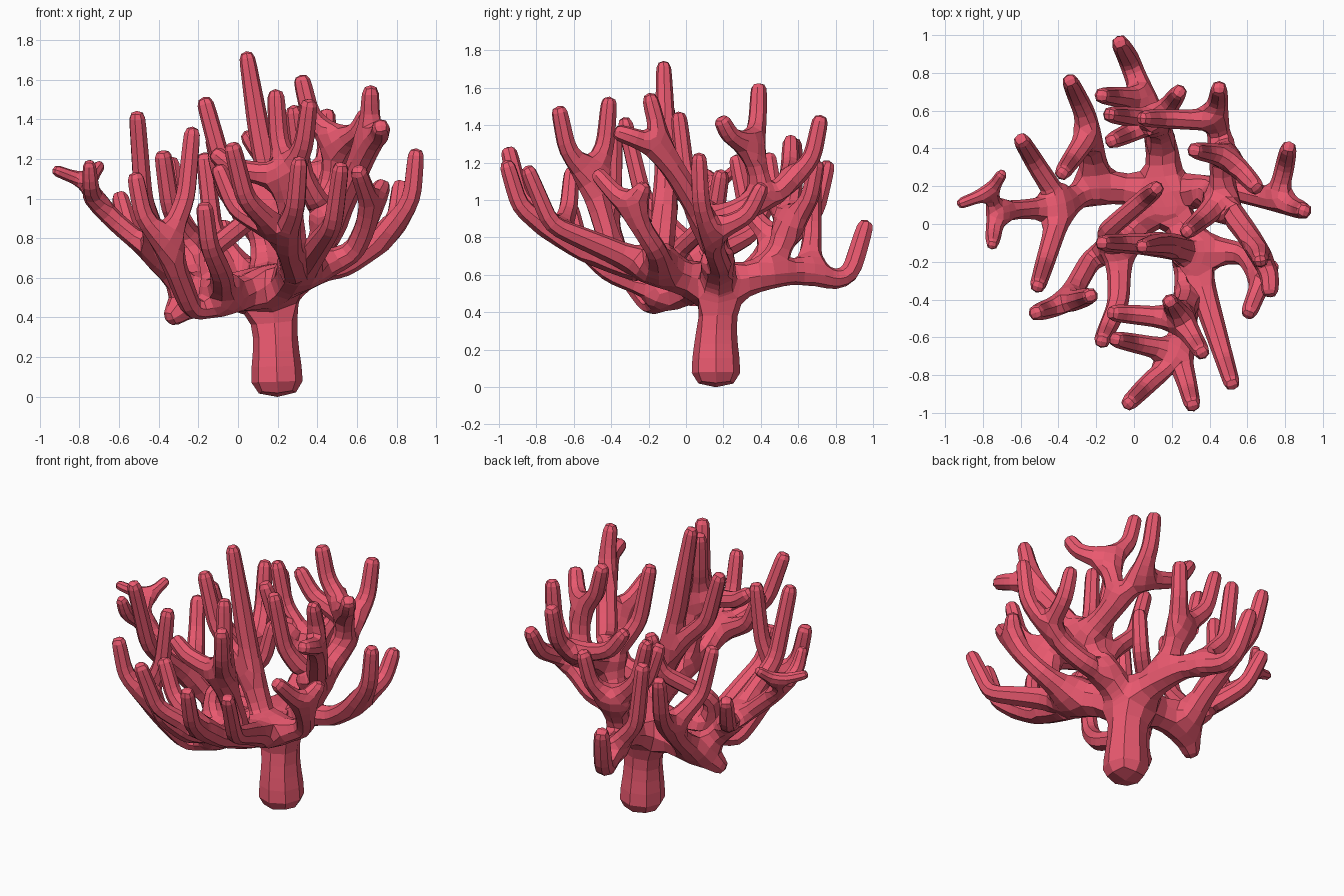
import bpy, bmesh
from mathutils import Vector

nodes, radii, edges = [], [], []


def node(p, r):
    nodes.append(Vector(p))
    radii.append(r)
    return len(nodes) - 1


def link(start, p, r):
    """Straight segment to a new knot."""
    n = node(p, r)
    edges.append((start, n))
    return n


def grow(start, tip, r=0.037, out=0.75, up=0.42):
    """Finger that spreads outward first, then curls up to its tip."""
    a, b = nodes[start], Vector(tip)
    mid = a.lerp(b, out)
    mid.z = a.z + (b.z - a.z) * up
    end = b + (b - mid).normalized() * 0.02
    return link(link(start, mid, (r + 0.05) / 2), end, r)


# trunk
base = node((0.2, 0.16, -0.015), 0.128)
waist = link(base, (0.19, 0.16, 0.3), 0.094)
crown = link(waist, (0.19, 0.16, 0.55), 0.098)

# back limb
back = link(crown, (0.14, 0.46, 0.61), 0.065)
low = link(back, (0.06, 0.66, 0.62), 0.055)
heel = link(link(low, (0.0, 0.8, 0.57), 0.05), (-0.03, 0.88, 0.6), 0.05)
link(heel, (-0.08, 0.97, 0.9), 0.04)
grow(low, (-0.17, 0.68, 1.22), 0.037, 0.8, 0.35)
high = link(back, (0.13, 0.55, 0.86), 0.055)
for t in [(0.24, 0.7, 1.2), (-0.12, 0.44, 1.24), (-0.13, 0.58, 1.32)]:
    grow(high, t)

# left limb
left = link(crown, (-0.22, 0.2, 0.5), 0.06)
link(left, (-0.36, 0.1, 0.38), 0.045)
fork = link(left, (-0.38, 0.09, 0.68), 0.055)
grow(fork, (-0.51, -0.33, 1.43))
grow(fork, (-0.6, 0.45, 1.02))
arm = link(fork, (-0.73, 0.07, 0.98), 0.038)
grow(arm, (-0.75, -0.11, 1.18), 0.026)
hand = link(arm, (-0.76, 0.17, 1.08), 0.03)
link(hand, (-0.94, 0.1, 1.15), 0.025)
link(hand, (-0.69, 0.28, 1.18), 0.025)
rear = link(left, (-0.22, 0.5, 0.75), 0.055)
grow(rear, (-0.34, 0.76, 1.2))
grow(rear, (-0.38, 0.27, 1.23))

# front left limb
side = link(crown, (-0.08, -0.1, 0.49), 0.06)
elbow = link(side, (-0.23, -0.19, 0.43), 0.05)
palm = link(elbow, (-0.36, -0.42, 0.76), 0.05)
grow(palm, (-0.23, -0.38, 1.35))
grow(palm, (-0.52, -0.47, 1.12))
shin = link(side, (-0.08, -0.42, 0.62), 0.05)
grow(shin, (-0.17, -0.62, 0.97))
inner = link(side, (-0.16, -0.05, 0.72), 0.045)
grow(inner, (0.12, 0.19, 1.15), 0.037, 0.85, 0.45)

# front limb
front = link(crown, (0.3, -0.14, 0.62), 0.072)
spire = link(front, (0.18, -0.11, 0.95), 0.055)
link(link(spire, (0.1, -0.11, 1.38), 0.048), (0.04, -0.12, 1.75), 0.034)
grow(spire, (-0.17, -0.1, 1.5))
mid = link(front, (0.29, -0.38, 0.66), 0.06)
knot = link(mid, (0.25, -0.5, 1.1), 0.055)
for t in [(0.36, -0.68, 1.49), (0.19, -0.41, 1.54), (-0.12, -0.47, 1.23)]:
    grow(knot, t)
paw = link(mid, (0.24, -0.68, 0.8), 0.055)
for t in [(-0.03, -0.95, 1.27), (-0.1, -0.61, 1.16), (0.31, -0.96, 1.2)]:
    grow(paw, t)
grow(front, (0.52, -0.85, 1.17), 0.037, 0.82, 0.45)
bend = link(front, (0.58, -0.15, 0.72), 0.05)
pair = link(bend, (0.68, -0.29, 0.93), 0.047)
link(pair, (0.6, -0.49, 1.16), 0.037)
link(pair, (0.74, -0.21, 1.1), 0.037)

# right limb
right = link(crown, (0.36, 0.18, 0.65), 0.07)
wrist = link(link(right, (0.54, 0.18, 0.66), 0.052), (0.76, 0.12, 0.81), 0.05)
grow(wrist, (0.82, 0.41, 1.08))
grow(wrist, (0.9, 0.07, 1.24), 0.037, 0.85, 0.45)
stem = link(right, (0.47, 0.12, 0.86), 0.06)
grow(stem, (0.28, -0.04, 1.46))
claw = link(stem, (0.66, -0.13, 1.27), 0.05)
link(claw, (0.67, -0.2, 1.58), 0.037)
link(link(claw, (0.72, -0.27, 1.33), 0.045), (0.72, -0.39, 1.37), 0.037)
branch = link(stem, (0.46, 0.42, 1.0), 0.055)
prong = link(branch, (0.5, 0.36, 1.28), 0.05)
grow(prong, (0.32, 0.39, 1.61))
grow(prong, (0.65, 0.19, 1.43))
crook = link(branch, (0.44, 0.55, 1.08), 0.052)
grow(crook, (0.04, 0.56, 1.33))
grow(crook, (0.45, 0.72, 1.44))

# skin the branching skeleton into one faceted coral
mesh = bpy.data.meshes.new("coral")
mesh.from_pydata(nodes, edges, [])
coral = bpy.data.objects.new("coral", mesh)
bpy.context.collection.objects.link(coral)
bpy.context.view_layer.objects.active = coral
coral.select_set(True)
coral.modifiers.new("skin", "SKIN")
for v, r in zip(mesh.skin_vertices[0].data, radii):
    v.radius = (r * 1.25, r * 1.25)
mesh.skin_vertices[0].data[0].use_root = True
sub = coral.modifiers.new("round", "SUBSURF")
sub.levels = sub.render_levels = 1

mat = bpy.data.materials.new("coral_pink")
mat.diffuse_color = (0.82, 0.1, 0.16, 1)
mesh.materials.append(mat)
